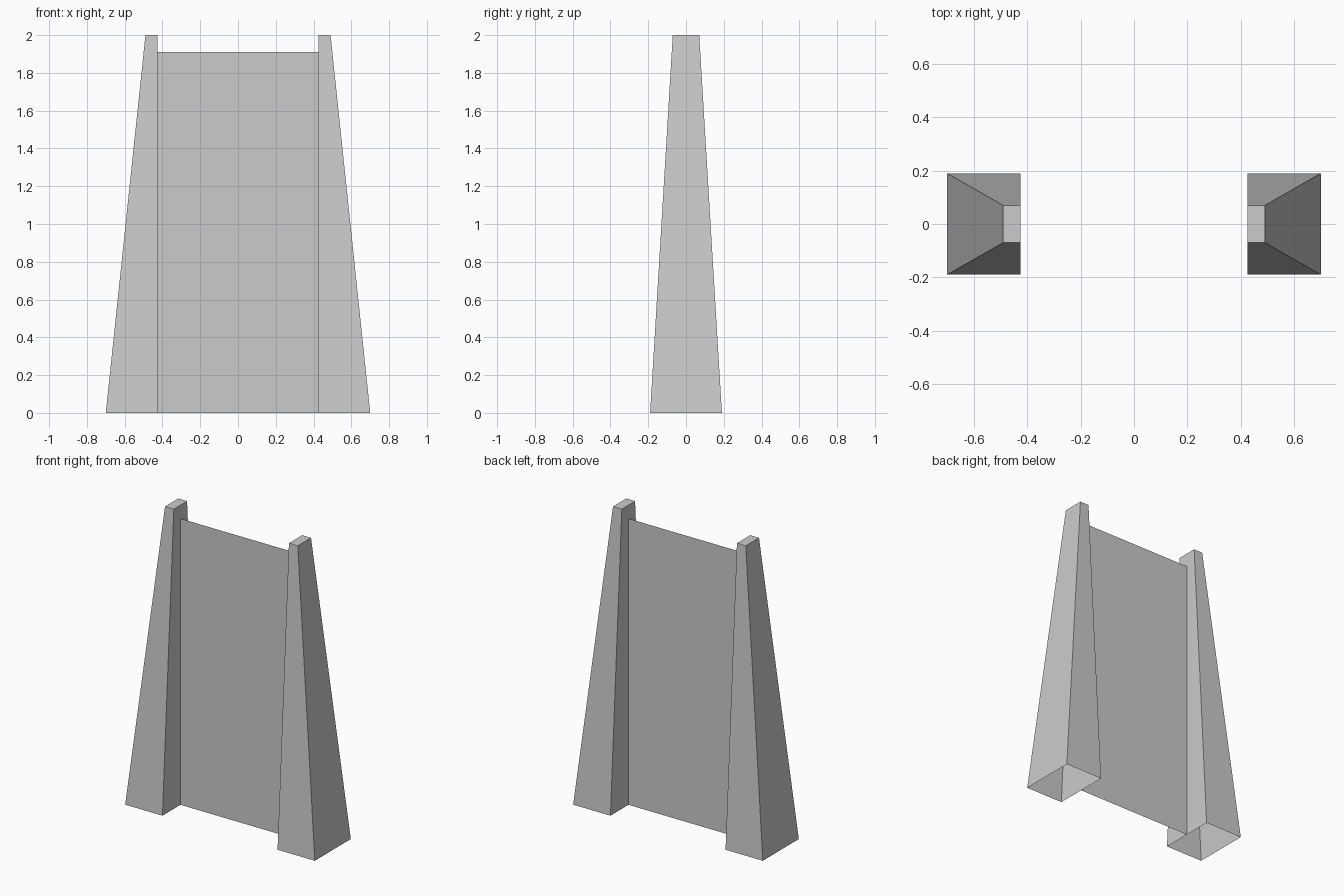
import bpy

if "Cube" in bpy.data.objects:
    bpy.data.objects.remove(bpy.data.objects["Cube"])

INNER, OUT_BOTTOM, OUT_TOP = 0.425, 0.70, 0.49
HALF_BOTTOM, HALF_TOP = 0.19, 0.07
HEIGHT, PANEL_HEIGHT = 2.0, 1.91


def add_mesh(name, verts, faces):
    mesh = bpy.data.meshes.new(name)
    mesh.from_pydata(verts, [], faces)
    mesh.update()
    obj = bpy.data.objects.new(name, mesh)
    bpy.context.collection.objects.link(obj)
    return obj


def ring(outer, half, z, side):
    pts = [(INNER, -half), (outer, -half), (outer, half), (INNER, half)]
    if side < 0:
        pts.reverse()  # keep normals outward on the mirrored post
    return [(side * x, y, z) for x, y in pts]


# Tapered hollow posts, capped on top and open underneath
for name, side in (("left_post", -1), ("right_post", 1)):
    verts = ring(OUT_BOTTOM, HALF_BOTTOM, 0, side) + ring(OUT_TOP, HALF_TOP, HEIGHT, side)
    walls = [(i, (i + 1) % 4, (i + 1) % 4 + 4, i + 4) for i in range(4)]
    add_mesh(name, verts, walls + [(4, 5, 6, 7)])

# Thin single-sheet panel between the posts
add_mesh("panel",
         [(-INNER, 0, 0), (INNER, 0, 0), (INNER, 0, PANEL_HEIGHT), (-INNER, 0, PANEL_HEIGHT)],
         [(0, 1, 2, 3)])
